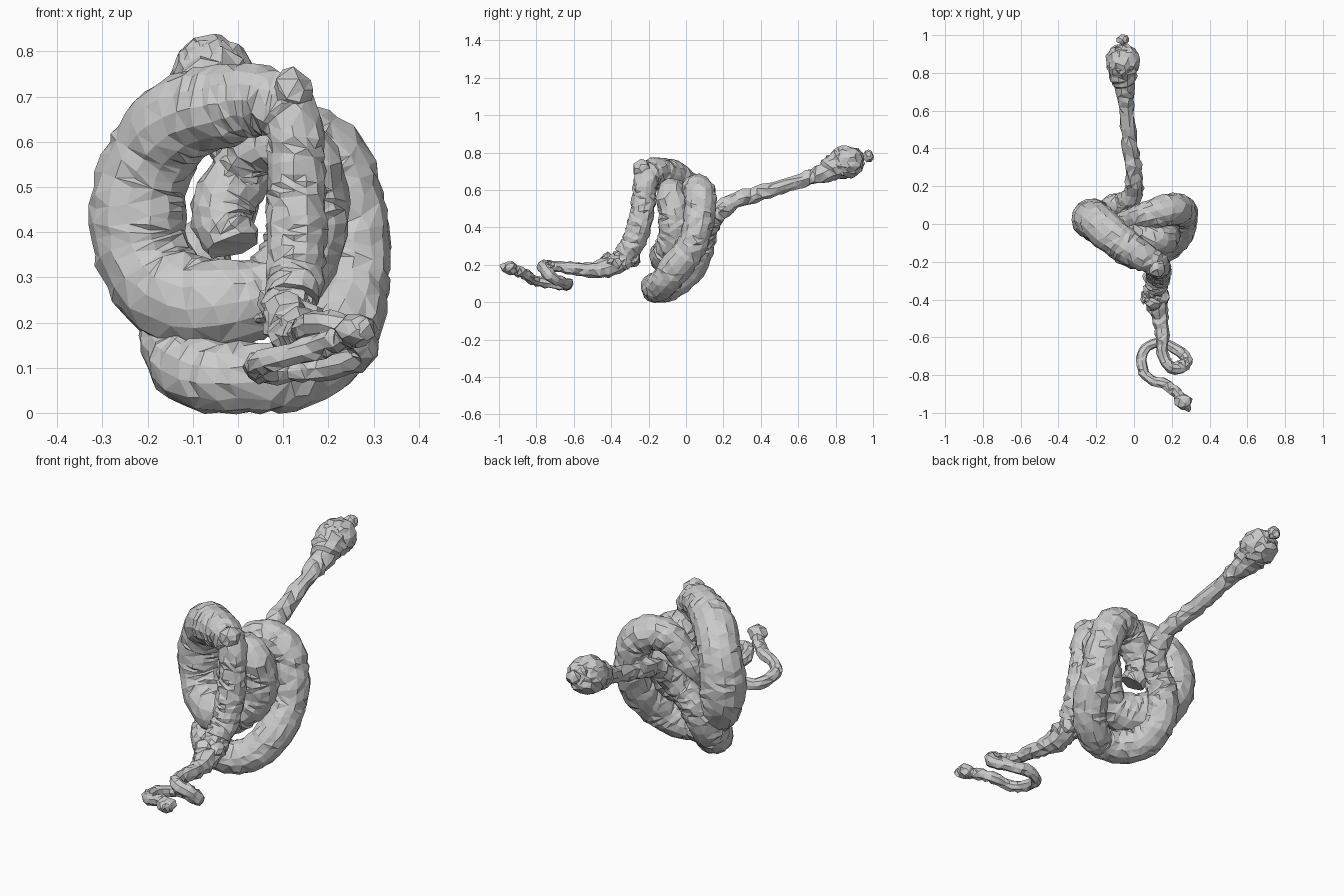
import bpy
import bmesh
import random
from mathutils import Vector

random.seed(7)

cube = bpy.data.objects.get("Cube")
if cube:
    bpy.data.objects.remove(cube, do_unlink=True)


def finish(obj, bump, ratio):
    """Roughen the surface, then thin it to irregular flat triangles."""
    bm = bmesh.new()
    bm.from_mesh(obj.data)
    bmesh.ops.remove_doubles(bm, verts=bm.verts, dist=0.0005)
    bmesh.ops.triangulate(bm, faces=bm.faces)
    bm.normal_update()
    for v in bm.verts:
        v.co += v.normal * random.uniform(-bump, bump)
    for f in bm.faces:
        f.smooth = False
    bm.to_mesh(obj.data)
    bm.free()
    thin = obj.modifiers.new("Irregular facets", 'DECIMATE')
    thin.ratio = ratio


def tube(name, points, bump=0.005, sides=5, steps=8, ratio=0.5):
    """Sweep a round tube through (x, y, z, radius) points."""
    curve = bpy.data.curves.new(name + "_path", 'CURVE')
    curve.dimensions = '3D'
    curve.bevel_depth = 1.0
    curve.bevel_resolution = sides
    curve.resolution_u = steps
    curve.use_fill_caps = True
    spline = curve.splines.new('BEZIER')
    spline.radius_interpolation = 'CARDINAL'
    spline.bezier_points.add(len(points) - 1)
    for bp, (x, y, z, r) in zip(spline.bezier_points, points):
        bp.co = (x, y, z)
        bp.radius = r
        bp.handle_left_type = bp.handle_right_type = 'AUTO'
    path = bpy.data.objects.new(name + "_path", curve)
    bpy.context.collection.objects.link(path)
    bpy.context.view_layer.update()
    graph = bpy.context.evaluated_depsgraph_get()
    mesh = bpy.data.meshes.new_from_object(path.evaluated_get(graph))
    bpy.data.objects.remove(path, do_unlink=True)
    mesh.name = name
    obj = bpy.data.objects.new(name, mesh)
    bpy.context.collection.objects.link(obj)
    finish(obj, bump, ratio)
    return obj


def lump(name, centre, size, bump=0.006, detail=3):
    """Rough ellipsoid."""
    mesh = bpy.data.meshes.new(name)
    bm = bmesh.new()
    bmesh.ops.create_icosphere(bm, subdivisions=detail, radius=1)
    for v in bm.verts:
        v.co = Vector(a * b for a, b in zip(v.co, size)) + Vector(centre)
    bm.to_mesh(mesh)
    bm.free()
    obj = bpy.data.objects.new(name, mesh)
    bpy.context.collection.objects.link(obj)
    finish(obj, bump, 0.6)
    return obj


# Straight upper tube, swelling into the bulb at the back
tube("upper_tube", [
    (-.06, .94, .78, .045), (-.06, .87, .755, .08), (-.06, .8, .725, .078),
    (-.05, .73, .69, .052), (-.04, .6, .645, .038), (-.02, .4, .585, .042),
    (0, .25, .535, .046), (-.005, .165, .47, .052), (-.05, .11, .39, .06)],
    bump=0.007, sides=3, steps=6)
lump("bulb", (-.06, .86, .75), (.09, .095, .086), 0.007)
lump("bulb_nub", (-.06, .975, .78), (.034, .027, .034), 0.005, 2)

# Rear coil: down the back, along the bottom, up the left side, into the middle
tube("rear_coil", [
    (-.02, .12, .43, .05), (-.08, .095, .36, .068), (-.125, .065, .26, .077),
    (-.135, .0, .155, .08), (-.085, -.1, .09, .085), (.04, -.165, .078, .078),
    (.15, -.13, .095, .08), (.23, -.05, .19, .085), (.255, .035, .31, .08),
    (.245, .07, .45, .083), (.185, .075, .58, .085), (.09, .05, .6, .078),
    (.01, .025, .53, .07), (-.035, 0, .44, .07), (-.01, -.03, .37, .06)])

# Inner bend between the two coils
tube("inner_bend", [
    (.0, -.1, .25, .06), (.08, -.09, .28, .08), (.14, -.06, .36, .088),
    (.155, -.06, .47, .09), (.13, -.08, .58, .075), (.06, -.05, .59, .06),
    (0, 0, .53, .05)])

# Front coil: thick loop ending in the strand that drops at the front
tube("front_coil", [
    (.12, -.1, .28, .07), (.0, -.1, .245, .098), (-.12, -.045, .25, .105),
    (-.2, .015, .33, .106), (-.222, .025, .45, .106), (-.195, .01, .56, .1),
    (-.13, -.05, .645, .098), (-.03, -.125, .68, .09), (.06, -.18, .69, .076),
    (.12, -.215, .65, .066), (.128, -.225, .55, .064), (.13, -.245, .43, .066),
    (.128, -.28, .32, .064), (.12, -.33, .25, .062)])
lump("front_coil_corner", (.12, -.235, .715), (.046, .05, .05), 0.005, 2)

# Knotted joint at the foot of the strand
for i in range(9):
    t = i / 8
    centre = (.12 + random.uniform(-.02, .02), -.29 - .15 * t,
              .25 - .06 * t + random.uniform(-.02, .02))
    size = [random.uniform(.045, .06) * (1 - .2 * t) for _ in range(3)]
    lump(f"joint_lump_{i + 1}", centre, size, 0.009, 2)
lump("joint_shred", (.05, -.39, .21), (.014, .035, .012), 0.004, 2)

# Thin tail curling to its end knob
tube("tail_tube", [
    (.12, -.33, .23, .05), (.125, -.41, .19, .055), (.14, -.5, .172, .043),
    (.15, -.6, .18, .035), (.155, -.7, .19, .03), (.2, -.76, .195, .033),
    (.26, -.75, .17, .035), (.28, -.72, .135, .03), (.22, -.66, .108, .029),
    (.14, -.63, .097, .028), (.06, -.66, .092, .028), (.042, -.75, .105, .028),
    (.08, -.82, .12, .027), (.17, -.85, .145, .028), (.23, -.9, .165, .028),
    (.26, -.945, .18, .028)], bump=0.005, sides=2, steps=5, ratio=0.6)
lump("tail_knob", (.262, -.94, .185), (.046, .042, .038), 0.007, 2)
lump("tail_tip", (.285, -.975, .185), (.022, .022, .026), 0.004, 1)
